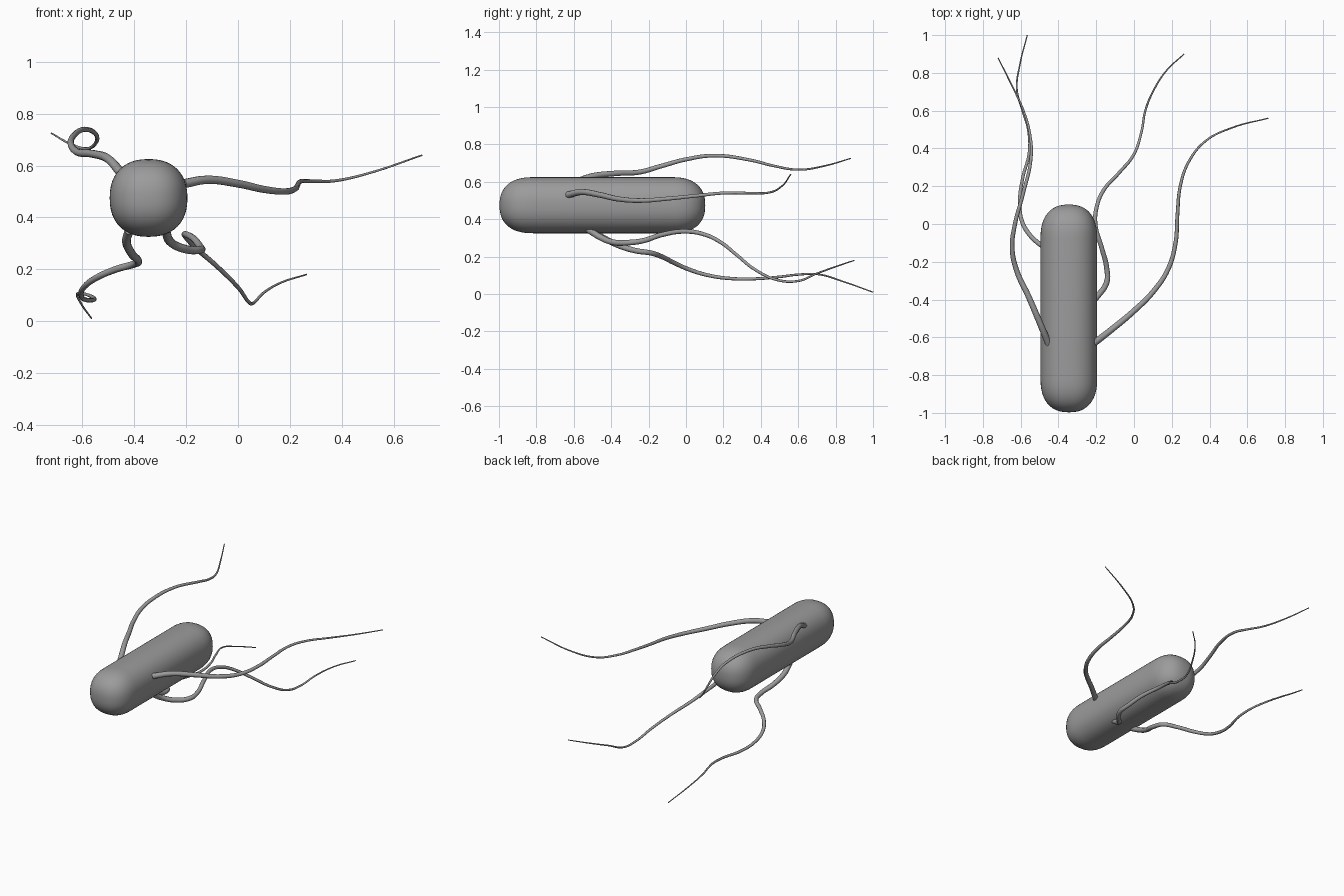
import bpy
import bmesh
import math
from mathutils import Vector

default_cube = bpy.data.objects.get("Cube")
if default_cube:
    bpy.data.objects.remove(default_cube, do_unlink=True)

# Single flat grey for everything
GREY = (0.33, 0.33, 0.33, 1.0)
grey = bpy.data.materials.new("plain_grey")
grey.use_nodes = True
grey.diffuse_color = GREY
shader = next(n for n in grey.node_tree.nodes if n.type == "BSDF_PRINCIPLED")
shader.inputs["Base Color"].default_value = GREY


def rounded(angle, power):
    """Point on a unit superellipse, slightly squarer than a circle."""
    c, s = math.cos(angle), math.sin(angle)
    return (math.copysign(abs(c) ** (2 / power), c),
            math.copysign(abs(s) ** (2 / power), s))


def make_body(name, centre, radius, half_length, cap, sides=48, steps=12):
    """Capsule along y with softly squared cross-section and ends."""
    profile = []
    for i in range(1, steps + 1):
        r, y = rounded(math.pi / 2 * (1 - i / steps), 2.4)
        profile.append((r * radius, -(half_length - cap) - y * cap))
    profile += [(r, -y) for r, y in reversed(profile)]

    bm = bmesh.new()
    rings = []
    for r, y in profile:
        ring = []
        for k in range(sides):
            x, z = rounded(2 * math.pi * k / sides, 2.3)
            ring.append(bm.verts.new(centre + Vector((x * r, y, z * r))))
        rings.append(ring)
    for a, b in zip(rings, rings[1:]):
        for k in range(sides):
            n = (k + 1) % sides
            bm.faces.new((a[k], a[n], b[n], b[k]))
    # Close both ends with a fan to the pole
    for ring, y in ((rings[0], -half_length), (rings[-1], half_length)):
        pole = bm.verts.new(centre + Vector((0, y, 0)))
        for k in range(sides):
            bm.faces.new((pole, ring[k], ring[(k + 1) % sides]))
    bmesh.ops.recalc_face_normals(bm, faces=bm.faces)
    mesh = bpy.data.meshes.new(name)
    bm.to_mesh(mesh)
    bm.free()
    mesh.materials.append(grey)
    mesh.shade_smooth()
    obj = bpy.data.objects.new(name, mesh)
    bpy.context.collection.objects.link(obj)
    return obj


def make_tail(name, path, thick=0.018, thin=0.003):
    """Whip-like tail that tapers from its root to its tip."""
    curve = bpy.data.curves.new(name, "CURVE")
    curve.dimensions = "3D"
    curve.bevel_depth = 1.0
    curve.bevel_resolution = 3
    curve.resolution_u = 8
    curve.use_fill_caps = True
    spline = curve.splines.new("BEZIER")
    spline.bezier_points.add(len(path) - 1)
    for i, (point, co) in enumerate(zip(spline.bezier_points, path)):
        t = i / (len(path) - 1)
        point.co = co
        point.handle_left_type = point.handle_right_type = "AUTO"
        point.radius = thick + (thin - thick) * t
    curve.materials.append(grey)
    obj = bpy.data.objects.new(name, curve)
    bpy.context.collection.objects.link(obj)
    bpy.ops.object.select_all(action="DESELECT")
    obj.select_set(True)
    bpy.context.view_layer.objects.active = obj
    bpy.ops.object.convert(target="MESH")
    bpy.ops.object.shade_smooth_by_angle(angle=math.radians(60))
    return bpy.context.object


# Main capsule
make_body("body", Vector((-0.345, -0.447, 0.475)), 0.15, 0.55, 0.18)

# Tail rising from the upper right side
make_tail("upper_right_tail", [
    (-.45, -.64, .57), (-.5, -.52, .625), (-.56, -.38, .645),
    (-.62, -.25, .652), (-.645, -.13, .685), (-.63, 0, .72),
    (-.59, .15, .74), (-.545, .35, .715), (-.55, .47, .685),
    (-.585, .6, .665), (-.65, .74, .685), (-.72, .88, .725)])

# Tail sweeping out from the left side
make_tail("upper_left_tail", [
    (-.21, -.63, .53), (-.12, -.56, .545), (0, -.46, .53),
    (.1, -.36, .508), (.18, -.24, .5), (.22, -.1, .51),
    (.23, .05, .525), (.245, .2, .54), (.29, .33, .54),
    (.38, .44, .542), (.52, .51, .575), (.71, .56, .64)])

# Tail curling below the left side
make_tail("lower_left_tail", [
    (-.28, -.53, .35), (-.26, -.46, .305), (-.2, -.39, .277),
    (-.145, -.31, .275), (-.145, -.23, .285), (-.17, -.13, .317),
    (-.205, 0, .335), (-.195, .1, .318), (-.16, .18, .28),
    (-.08, .27, .21), (0, .37, .13), (.04, .49, .075),
    (.06, .6, .07), (.1, .7, .11), (.17, .81, .15), (.265, .9, .18)])

# Tail hanging below the right side
make_tail("lower_right_tail", [
    (-.42, -.53, .35), (-.43, -.45, .305), (-.41, -.36, .26),
    (-.385, -.27, .232), (-.4, -.19, .22), (-.47, -.13, .2),
    (-.55, -.06, .165), (-.595, .02, .13), (-.605, .12, .1),
    (-.59, .24, .083), (-.555, .38, .082), (-.56, .5, .092),
    (-.59, .6, .104), (-.62, .71, .105), (-.605, .84, .067),
    (-.565, 1, .01)])
